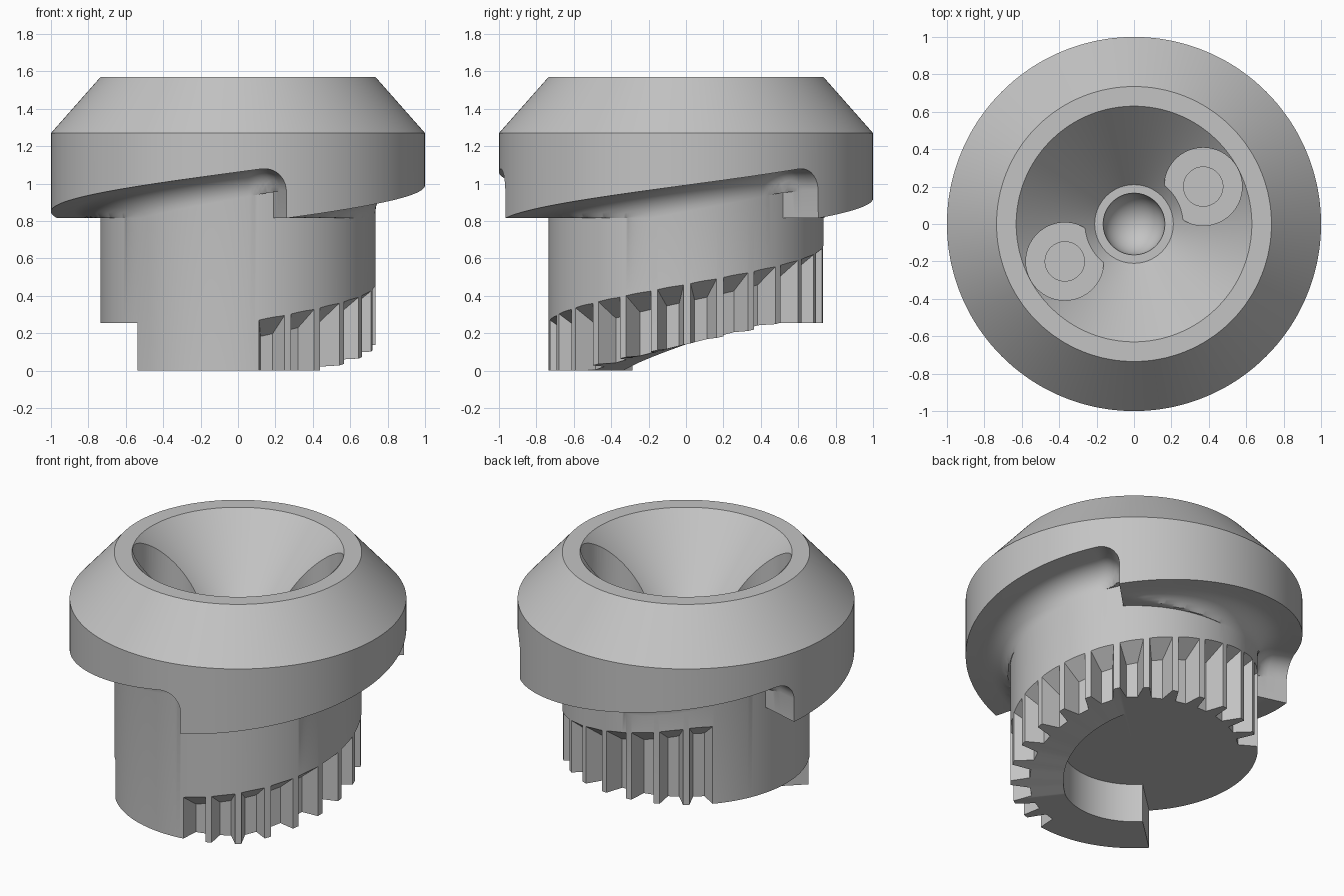
import bpy, bmesh
from math import radians, sin, cos, sqrt, pi

old = bpy.data.objects.get("Cube")
if old:
    bpy.data.objects.remove(old, do_unlink=True)

CORE_R, RIM_R, FILLET, LEDGE_Z = 0.735, 1.0, 0.14, 0.815
FOOT_R, BASE_Z = 0.42, 0.255
RAMP_START, FOOT_START = -75, -137
EPS = 0.01

grey = bpy.data.materials.new("plain grey")
grey.use_nodes = True
grey.diffuse_color = (0.55, 0.55, 0.55, 1)
grey.node_tree.nodes["Principled BSDF"].inputs["Base Color"].default_value = (0.55, 0.55, 0.55, 1)


def make_object(name, bm):
    bmesh.ops.recalc_face_normals(bm, faces=bm.faces[:])
    mesh = bpy.data.meshes.new(name)
    bm.to_mesh(mesh)
    bm.free()
    mesh.materials.append(grey)
    obj = bpy.data.objects.new(name, mesh)
    bpy.context.collection.objects.link(obj)
    return obj


def polar(r, deg, z):
    return (r * cos(radians(deg)), r * sin(radians(deg)), z)


def underside(r, deg):
    """Three climbing ramps with a fillet at the core and at each end wall."""
    along = (deg - RAMP_START) % 120
    a = max(0, CORE_R + FILLET - r)
    b = max(0, FILLET - r * sin(radians(min(120 - along, 90))))
    d = min(sqrt(a * a + b * b), FILLET)
    drop = FILLET - sqrt(FILLET ** 2 - d * d)
    return max(LEDGE_Z, LEDGE_Z + 0.00235 * along - drop)


def foot(deg):
    """Bottom edge of the core: flat foot, climbing ramp, flat base."""
    along = (deg - FOOT_START) % 360
    return BASE_Z * min(1, max(0, (along - 84) / 96))


def column(deg):
    """Section of the body from the base centre round to the bowl centre."""
    pts = [(0, BASE_Z), (FOOT_R, BASE_Z), (FOOT_R, foot(deg)), (CORE_R, foot(deg))]
    radii = [CORE_R + FILLET * (1 - cos(pi / 2 * i / 8)) for i in range(9)] + [0.94, RIM_R]
    pts += [(r, underside(r, deg)) for r in radii]
    pts += [(RIM_R, 1.27), (CORE_R, 1.57), (0.63, 1.57), (0.21, 1.12)]
    bowl = 0.165
    pts += [(bowl * cos(pi / 2 * i / 10), 1.12 - bowl * sin(pi / 2 * i / 10)) for i in range(10)]
    pts.append((0, 1.12 - bowl))
    return pts


# Body: swept section, with doubled columns at the steps
angles = list(range(-180, 180))
for step in (RAMP_START, RAMP_START + 120, RAMP_START + 240, FOOT_START):
    angles += [step - EPS, step - 0.3]
angles.sort()
bm = bmesh.new()
columns = [[bm.verts.new(polar(r, a, z)) for r, z in column(a)] for a in angles]
for i, left in enumerate(columns):
    right = columns[(i + 1) % len(columns)]
    for j in range(len(left) - 1):
        bm.faces.new((left[j], right[j], right[j + 1], left[j + 1]))
bmesh.ops.remove_doubles(bm, verts=bm.verts[:], dist=1e-5)
body = make_object("ramped_knob_body", bm)

# Cutter for the gear notches around the lower core
bm = bmesh.new()
PITCH = 360 / 26
for n in range(16):
    mid = -75.7 + n * PITCH
    rings = []
    for r in (0.62, 0.8):
        half = 3.1 + (r - 0.62) * 19
        ring = []
        for a in (mid - half, mid + half):
            top = min(0.27 + 0.00235 * (a + 81), 0.76) - (CORE_R - r) * 0.8
            ring.append((bm.verts.new(polar(r, a, -0.1)), bm.verts.new(polar(r, a, top))))
        rings.append(ring)
    (a0, a1), (b0, b1) = rings[0]
    (c0, c1), (d0, d1) = rings[1]
    for f in ((a0, b0, b1, a1), (c0, c1, d1, d0), (a0, a1, c1, c0),
              (b0, d0, d1, b1), (a1, b1, d1, c1), (a0, c0, d0, b0)):
        bm.faces.new(f)
notches = make_object("notch_cutter", bm)


# Cutters for the two stepped screw holes in the funnel
def hole_cutter(name, radius, z0, z1):
    bm = bmesh.new()
    for side in (1, -1):
        made = bmesh.ops.create_cone(bm, cap_ends=True, segments=64, radius1=radius,
                                     radius2=radius, depth=z1 - z0)
        bmesh.ops.translate(bm, verts=made["verts"],
                            vec=(0.37 * side, 0.2 * side, (z0 + z1) / 2))
    return make_object(name, bm)


cutters = [notches,
           hole_cutter("counterbore_cutter", 0.208, 1.176, 1.8),
           hole_cutter("screw_hole_cutter", 0.105, 0.95, 1.5)]

bpy.context.view_layer.objects.active = body
body.select_set(True)
for cutter in cutters:
    cutter.hide_render = True
    cut = body.modifiers.new(cutter.name, 'BOOLEAN')
    cut.operation = 'DIFFERENCE'
    cut.solver = 'EXACT'
    cut.object = cutter
    bpy.ops.object.modifier_apply(modifier=cut.name)
    bpy.data.objects.remove(cutter, do_unlink=True)

bpy.ops.object.shade_smooth_by_angle(angle=radians(30))
